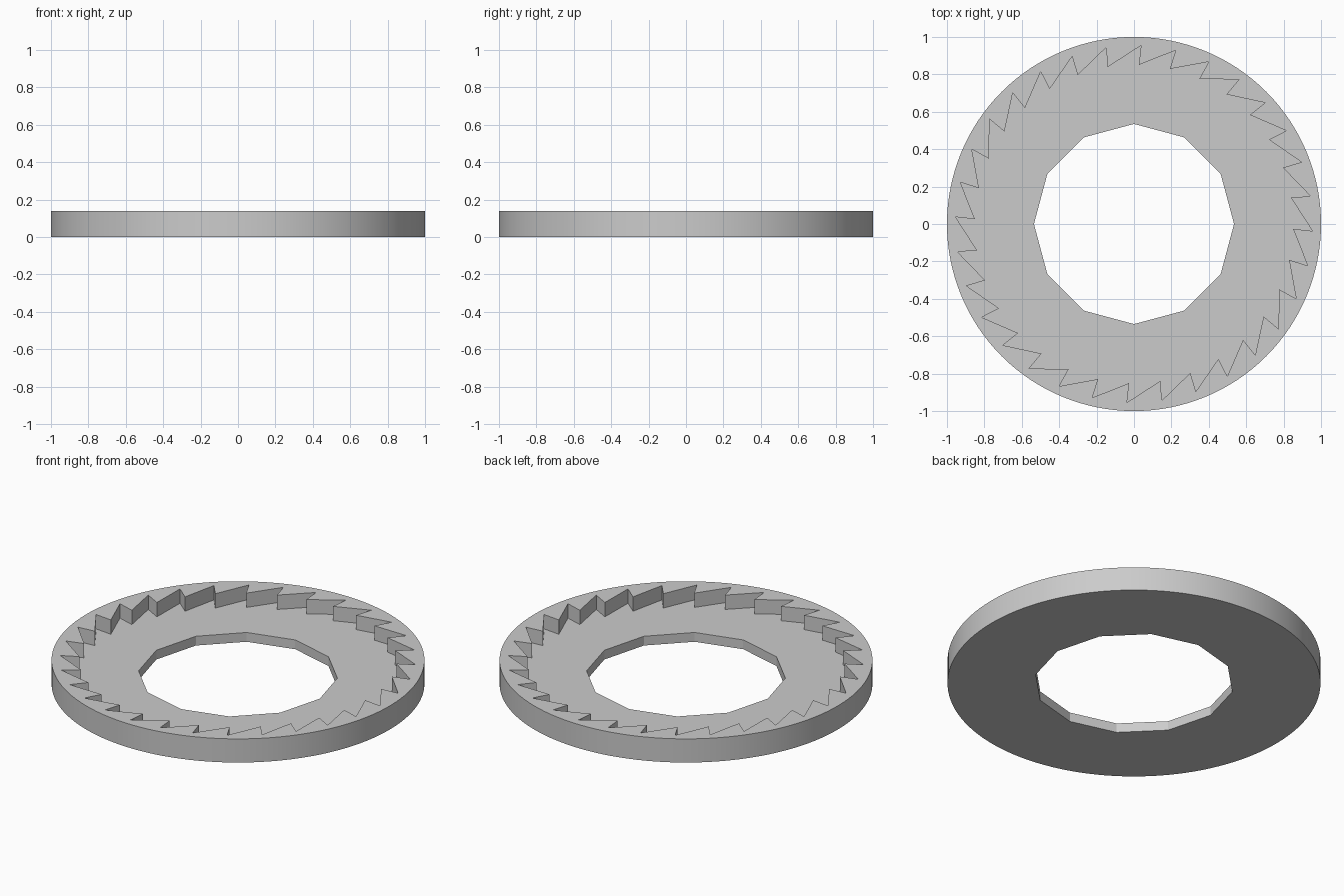
import bpy
import bmesh
from math import cos, sin, radians

cube = bpy.data.objects.get("Cube")
if cube:
    bpy.data.objects.remove(cube, do_unlink=True)

HEIGHT = 0.14      # full thickness
FLOOR = 0.055      # level of the recessed floor
TEETH = 32
PITCH = 360 / TEETH

# Plain grey material
grey = bpy.data.materials.new("light grey")
grey.use_nodes = True
colour = (0.6, 0.6, 0.6, 1)
grey.diffuse_color = colour
grey.node_tree.nodes["Principled BSDF"].inputs["Base Color"].default_value = colour


def polar(radius, angle):
    return radius * cos(radians(angle)), radius * sin(radians(angle))


def circle(radius, sides):
    return [polar(radius, 360 * i / sides) for i in range(sides)]


def sawtooth():
    """Each tooth has a near-radial face followed by a long slope."""
    points = []
    for k in range(TEETH):
        tip = -2.25 - PITCH * k
        points += [polar(0.955, tip), polar(0.851, tip + 0.5)]
    return points


bm = bmesh.new()


def loop(points, z):
    verts = [bm.verts.new((x, y, z)) for x, y in points]
    edges = [bm.edges.new((verts[i - 1], verts[i])) for i in range(len(verts))]
    return verts, edges


def wall(points, low, high):
    """Vertical wall along a closed outline; returns its bottom and top edges."""
    a, a_edges = loop(points, low)
    b, b_edges = loop(points, high)
    for i in range(len(a)):
        bm.faces.new((a[i - 1], a[i], b[i], b[i - 1]))
    return a_edges, b_edges


def cap(outer, inner):
    """Flat face between two outlines at one level."""
    bmesh.ops.triangle_fill(bm, edges=outer + inner, use_beauty=True, normal=(0, 0, 1))


# Round rim, toothed recess and twelve-sided bore
rim_low, rim_high = wall(circle(1, 128), 0, HEIGHT)
teeth_low, teeth_high = wall(sawtooth(), FLOOR, HEIGHT)
bore_low, bore_high = wall(circle(0.535, 12), 0, FLOOR)

# Top band, recessed floor and underside
cap(rim_high, teeth_high)
cap(teeth_low, bore_high)
cap(rim_low, bore_low)
bmesh.ops.recalc_face_normals(bm, faces=bm.faces[:])

mesh = bpy.data.meshes.new("ratchet_ring")
bm.to_mesh(mesh)
bm.free()
mesh.materials.append(grey)
ring = bpy.data.objects.new("ratchet_ring", mesh)
bpy.context.collection.objects.link(ring)

# Smooth rim, crisp teeth and bore
bpy.ops.object.select_all(action='DESELECT')
ring.select_set(True)
bpy.context.view_layer.objects.active = ring
bpy.ops.object.shade_smooth_by_angle(angle=radians(20))
